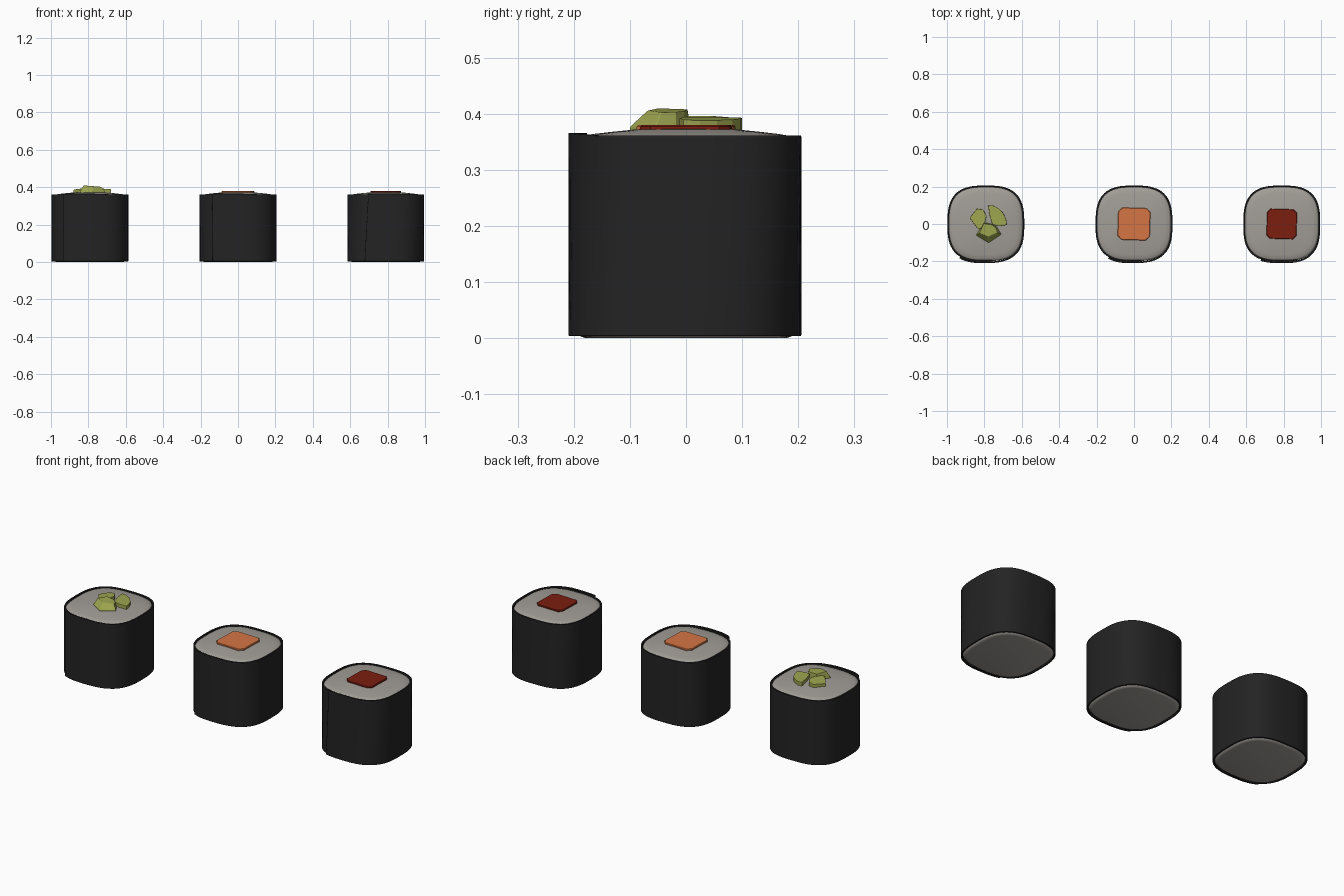
import bpy, bmesh, math

if "Cube" in bpy.data.objects:
    bpy.data.objects.remove(bpy.data.objects["Cube"])


def material(name, rgb):
    m = bpy.data.materials.new(name)
    m.diffuse_color = (*rgb, 1)
    m.use_nodes = True
    m.node_tree.nodes["Principled BSDF"].inputs["Base Color"].default_value = m.diffuse_color
    return m


NORI = material("seaweed_black", (0.017, 0.017, 0.017))
RICE = material("rice_grey_white", (0.36, 0.34, 0.31))
SALMON = material("salmon_orange", (0.66, 0.18, 0.06))
TUNA = material("tuna_red", (0.20, 0.013, 0.005))
GREEN = material("cucumber_green", (0.34, 0.38, 0.08))


def finish(name, bm, mat, x, smooth=35, bevel=0):
    bmesh.ops.recalc_face_normals(bm, faces=bm.faces)
    me = bpy.data.meshes.new(name)
    bm.to_mesh(me)
    bm.free()
    me.materials.append(mat)
    if smooth:
        me.shade_smooth()
        me.set_sharp_from_angle(angle=math.radians(smooth))
    ob = bpy.data.objects.new(name, me)
    ob.location.x = x
    bpy.context.collection.objects.link(ob)
    if bevel:
        mod = ob.modifiers.new("soft_edges", 'BEVEL')
        mod.width, mod.segments = bevel, 2
        mod.limit_method, mod.angle_limit = 'ANGLE', math.radians(35)
    return ob


def squircle(a, angle, n=2.9):
    # point on a soft rounded square of half width a
    c, s = math.cos(angle), math.sin(angle)
    r = a / (abs(c) ** n + abs(s) ** n) ** (1 / n)
    return r * c, r * s


def loft(bm, rings):
    # skin a stack of equally long closed rings and cap both ends
    vs = [[bm.verts.new(p) for p in ring] for ring in rings]
    n = len(vs[0])
    for a, b in zip(vs, vs[1:]):
        for i in range(n):
            bm.faces.new((a[i], a[(i + 1) % n], b[(i + 1) % n], b[i]))
    bm.faces.new(vs[0][::-1])
    bm.faces.new(vs[-1])


def rice(name, x):
    profile = [(0.178, 0.0), (0.188, 0.003), (0.196, 0.012), (0.198, 0.03),
               (0.198, 0.345), (0.195, 0.355), (0.188, 0.360), (0.165, 0.364),
               (0.13, 0.368), (0.09, 0.372), (0.045, 0.3745), (0.01, 0.375)]
    bm = bmesh.new()
    loft(bm, [[(*squircle(r, math.tau * i / 72), z) for i in range(72)]
              for r, z in profile])
    finish(name, bm, RICE, x, 60)


def nori(name, x, seam_low, seam_high):
    # one sheet wrapped a bit more than a full turn, overlapping at the front
    total, steps, t = 408, 102, 0.008
    bm = bmesh.new()
    prev = None
    for k in range(steps + 1):
        d = total * k / steps
        lift = max(0, min(1, (75 - d) / 35))     # outer flap
        tuck = max(0, min(1, (d - 325) / 35))    # inner end
        r = 0.2055 + 0.004 * lift - 0.004 * tuck
        lo, hi = math.radians(seam_low + d), math.radians(seam_high + d)
        top = 0.361 + 0.005 * lift
        ring = [bm.verts.new(p) for p in (
            (*squircle(r, lo), 0.004), (*squircle(r, hi), top),
            (*squircle(r - t, hi), top), (*squircle(r - t, lo), 0.004))]
        if prev:
            for i in range(4):
                j = (i + 1) % 4
                bm.faces.new((prev[i], prev[j], ring[j], ring[i]))
        else:
            bm.faces.new(ring)
        prev = ring
    bm.faces.new(prev[::-1])
    finish(name, bm, NORI, x, 40, 0.0015)


def fish(name, x, half, mat):
    # thin square slice with slightly bowed sides
    outline = []
    for i in range(24):
        px, py = squircle(half, math.tau * (i + 0.5) / 24, 14)
        outline.append((px + 0.03 * py, py - 0.03 * px))
    bm = bmesh.new()
    loft(bm, [[(px * s, py * s, z) for px, py in outline]
              for s, z in ((1, 0.362), (1, 0.377), (0.97, 0.380))])
    finish(name, bm, mat, x, 35)


def chunk(name, x, low, high, tilt):
    # cut vegetable piece; tilt gives the plane of its top face
    a, b, c = tilt
    bm = bmesh.new()
    loft(bm, [[(px, py, 0.362) for px, py in low],
              [(px, py, 0.377) for px, py in low],
              [(px, py, a + b * px + c * py) for px, py in high]])
    finish(name, bm, GREEN, x, 0, 0.002)


rolls = [("left", -0.792, 232, 232), ("middle", 0, 234, 233), ("right", 0.79, 240, 245)]
for label, x, lo, hi in rolls:
    rice(label + "_rice", x)
    nori(label + "_seaweed_wrap", x, lo, hi)

# fish fillings
fish("salmon_slice", 0, 0.086, SALMON)
fish("tuna_slice", 0.79, 0.08, TUNA)

# cucumber pieces
fan = [(0.012, 0.1), (0.04, 0.098), (0.07, 0.083), (0.095, 0.055), (0.108, 0.025),
       (0.113, -0.005), (0.07, -0.012), (0.035, -0.003), (0.02, 0.045)]
chunk("cucumber_fan", -0.792, fan, fan, (0.397, -0.07, -0.03))
side = [(-0.087, 0.033), (-0.047, 0.082), (-0.015, 0.077), (0.004, 0.043),
        (-0.01, -0.02), (-0.042, -0.027)]
chunk("cucumber_side", -0.792, side, side, (0.397, 0.1, -0.02))
low = [(-0.052, -0.06), (0.015, -0.1), (0.082, -0.055), (0.06, -0.018),
       (0.033, 0.0), (-0.012, 0.008)]
high = [(-0.035, -0.05), (0.012, -0.068), (0.062, -0.045), (0.052, -0.018),
        (0.03, -0.003), (-0.012, 0.003)]
chunk("cucumber_front", -0.792, low, high, (0.407, -0.08, 0.0))
